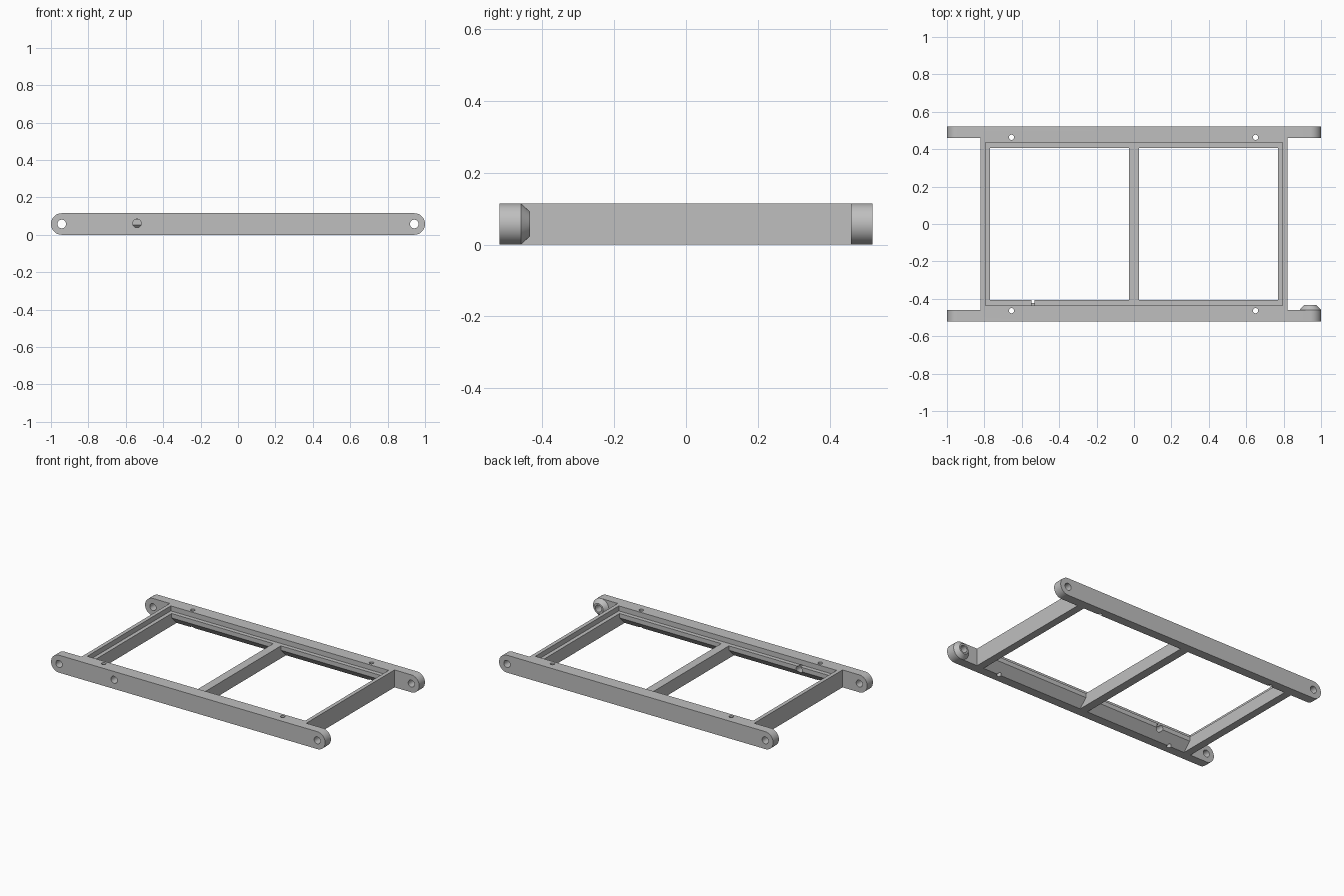
import bpy, bmesh, math
from mathutils import Matrix, Vector

cube = bpy.data.objects.get("Cube")
if cube:
    bpy.data.objects.remove(cube, do_unlink=True)

# Main dimensions
H = 0.115                 # overall height
R = H / 2                 # rounded rail end radius
PIVOT = 1 - R             # pivot hole position along x
OUT, INN = 0.52, 0.46     # rail outer and inner faces
STEP_Y, OPEN_Y = 0.435, 0.407
END_X, STEP_X, OPEN_X = 0.82, 0.795, 0.77
LEDGE = 0.082             # height of the recessed ledge
MID = 0.028               # half width of the middle bar

grey = bpy.data.materials.new("plain grey")
grey.use_nodes = True
colour = (0.52, 0.52, 0.52, 1)
grey.diffuse_color = colour
grey.node_tree.nodes["Principled BSDF"].inputs["Base Color"].default_value = colour


def finish(bm, name):
    bmesh.ops.recalc_face_normals(bm, faces=bm.faces)
    mesh = bpy.data.meshes.new(name)
    bm.to_mesh(mesh)
    bm.free()
    mesh.materials.append(grey)
    obj = bpy.data.objects.new(name, mesh)
    bpy.context.collection.objects.link(obj)
    return obj


def prism(name, profile, axis, start, end):
    """Extrude a profile along x or y; profile points are (other axis, z)."""
    bm = bmesh.new()
    place = (lambda p: (start, p[0], p[1])) if axis == "x" else (lambda p: (p[0], start, p[1]))
    face = bm.faces.new([bm.verts.new(place(p)) for p in profile])
    new = bmesh.ops.extrude_face_region(bm, geom=[face])["geom"]
    step = end - start
    bmesh.ops.translate(bm, verts=[v for v in new if isinstance(v, bmesh.types.BMVert)],
                        vec=(step, 0, 0) if axis == "x" else (0, step, 0))
    return finish(bm, name)


def cylinder(name, r1, r2, depth, centre, along_y):
    bm = bmesh.new()
    turn = Matrix.Rotation(-math.pi / 2, 4, "X") if along_y else Matrix.Identity(4)
    bmesh.ops.create_cone(bm, cap_ends=True, segments=48, radius1=r1, radius2=r2,
                          depth=depth, matrix=Matrix.Translation(Vector(centre)) @ turn)
    return finish(bm, name)


def select_only(obj):
    bpy.ops.object.select_all(action="DESELECT")
    obj.select_set(True)
    bpy.context.view_layer.objects.active = obj


def drill(obj, radius, centre, along_y, depth):
    cutter = cylinder("cutter", radius, radius, depth, centre, along_y)
    cutter.hide_render = True
    mod = obj.modifiers.new("hole", "BOOLEAN")
    mod.operation, mod.solver, mod.object = "DIFFERENCE", "EXACT", cutter
    select_only(obj)
    bpy.ops.object.modifier_apply(modifier=mod.name)
    bpy.data.objects.remove(cutter, do_unlink=True)


# Rail outline with half-round ends
stadium = []
for side in (1, -1):
    for i in range(25):
        a = math.pi * (i / 24 - 0.5)
        stadium.append((side * (PIVOT + R * math.cos(a)), R + side * R * math.sin(a)))

# Stepped ledge with a sloped underside
ledge_profile = [(INN, 0), (OPEN_Y, INN - OPEN_Y), (OPEN_Y, LEDGE),
                 (STEP_Y, LEDGE), (STEP_Y, H), (INN, H)]

parts = []
for label, s in (("front", -1), ("back", 1)):
    rail = prism(label + "_rail", stadium, "y", s * INN, s * OUT)
    ledge = prism(label + "_ledge", [(s * y, z) for y, z in ledge_profile],
                  "x", -STEP_X, STEP_X)
    for x in (-PIVOT, PIVOT):
        drill(rail, 0.023, (x, s * 0.49, R), True, 0.2)
    for part in (rail, ledge):
        for x in (-0.655, 0.65):
            drill(part, 0.014, (x, s * 0.4635, R), False, 0.4)
        if s < 0:
            drill(part, 0.023, (-0.54, s * INN, R + 0.003), True, 0.3)
    parts += [rail, ledge]

# Stepped end bars
bar_profile = [(END_X, 0), (OPEN_X, 0), (OPEN_X, LEDGE),
               (STEP_X, LEDGE), (STEP_X, H), (END_X, H)]
for label, s in (("right", -1), ("left", 1)):
    prism(label + "_end_bar", [(s * x, z) for x, z in bar_profile], "y", -INN, INN)

# Middle bar at ledge height
prism("middle_bar", [(-MID, 0), (MID, 0), (MID, LEDGE), (-MID, LEDGE)], "y", -INN, INN)

# Tapered boss around one pivot hole
boss = cylinder("pivot_boss", R, 0.034, 0.026, (PIVOT, -INN + 0.013, R), True)
drill(boss, 0.023, (PIVOT, -INN, R), True, 0.2)
parts.append(boss)

for obj in parts:
    select_only(obj)
    bpy.ops.object.shade_smooth_by_angle(angle=math.radians(30))
